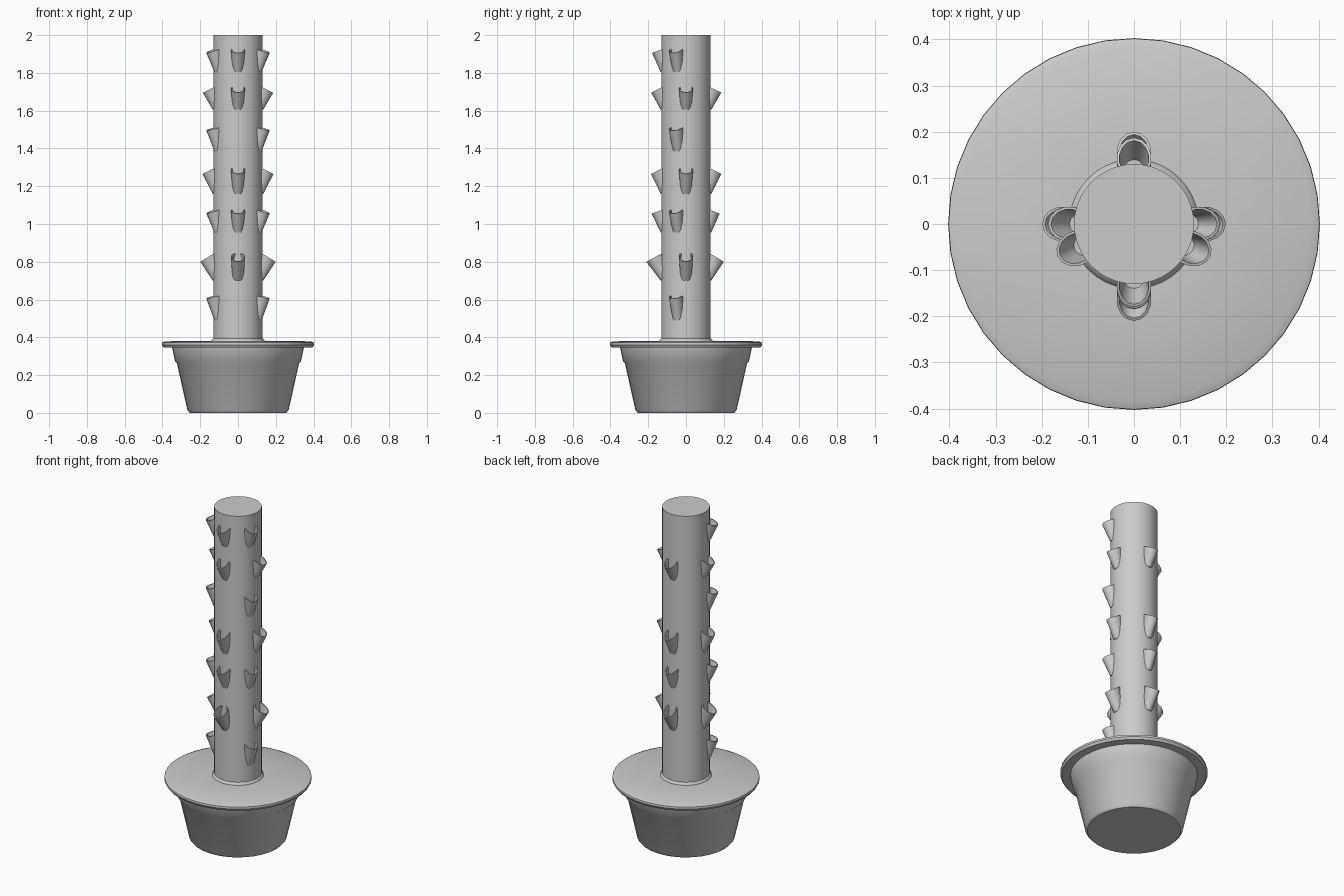
import bpy, bmesh
from math import sin, cos, pi, radians

if "Cube" in bpy.data.objects:
    bpy.data.objects.remove(bpy.data.objects["Cube"])


def finish(name, bm, angle=35):
    bmesh.ops.recalc_face_normals(bm, faces=bm.faces)
    me = bpy.data.meshes.new(name)
    bm.to_mesh(me)
    bm.free()
    ob = bpy.data.objects.new(name, me)
    bpy.context.collection.objects.link(ob)
    bpy.ops.object.select_all(action='DESELECT')
    ob.select_set(True)
    bpy.context.view_layer.objects.active = ob
    bpy.ops.object.shade_smooth_by_angle(angle=radians(angle))
    return ob


def skin(bm, loops):
    """Bridge closed loops of points and cap both ends."""
    rings = [[bm.verts.new(p) for p in loop] for loop in loops]
    n = len(rings[0])
    for a, b in zip(rings, rings[1:]):
        for i in range(n):
            j = (i + 1) % n
            bm.faces.new((a[i], a[j], b[j], b[i]))
    bm.faces.new(rings[0][::-1])
    bm.faces.new(rings[-1])


def lathe(name, profile, n=40):
    bm = bmesh.new()
    skin(bm, [[(r * cos(2 * pi * i / n), r * sin(2 * pi * i / n), z)
               for i in range(n)] for r, z in profile])
    return finish(name, bm)


# Tapered reservoir with a small step below its rim
lathe("reservoir", [(0.255, 0), (0.268, 0.015), (0.323, 0.262),
                    (0.333, 0.272), (0.35, 0.35)])
# Wide thin lid
lathe("lid", [(0.34, 0.345), (0.395, 0.347), (0.403, 0.36),
              (0.402, 0.372), (0.385, 0.379), (0.15, 0.381)])
# Planting column with a flared foot
lathe("column", [(0.142, 0.375), (0.138, 0.388), (0.13, 0.395), (0.13, 2.0)])


def pocket(name, angle, tip, z_low, z_tip, z_wall):
    """Open cup leaning out of the column, hollow, with a slanted rim."""
    n = 14
    wall = 0.126

    def ring(center, ru, rv, z_of):
        pts = []
        for i in range(n):
            t = 2 * pi * i / n
            u, v = center + ru * cos(t), rv * sin(t)
            pts.append((u * cos(angle) - v * sin(angle),
                        u * sin(angle) + v * cos(angle), z_of(u)))
        return pts

    def rim(u):
        f = (u - wall) / (tip - wall)
        return z_wall + (z_tip - z_wall) * max(0.0, min(1.0, f))

    mid = tip - 0.045
    bm = bmesh.new()
    skin(bm, [ring(0.103, 0.031, 0.028, lambda u: z_low),
              ring(mid, 0.045, 0.038, rim),
              ring(mid, 0.039, 0.032, rim),
              ring(0.112, 0.028, 0.024, lambda u: z_low + 0.035)])
    finish(name, bm, 40)


# Rows alternate between square-on side pockets and ones turned to the front
# (z_low, z_tip, z_wall, side tip, side angle, front tip, back tip)
rows = [
    (0.49, 0.605, 0.62, 0.18, -23, None, None),
    (0.70, 0.80, 0.845, 0.199, 0, 0.21, 0.20),
    (0.955, 1.055, 1.075, 0.18, -23, 0.182, 0.178),
    (1.16, 1.265, 1.295, 0.188, 0, 0.185, 0.187),
    (1.385, 1.495, 1.51, 0.18, -23, None, None),
    (1.605, 1.695, 1.725, 0.186, 0, 0.184, 0.187),
    (1.805, 1.905, 1.925, 0.18, -23, 0.18, None),
]
for k, (lo, zt, zw, side, ang, front, back) in enumerate(rows, 1):
    a = radians(ang)
    for label, direction, tip in (("right", a, side), ("left", pi - a, side),
                                  ("front", -pi / 2, front), ("back", pi / 2, back)):
        if tip:
            pocket(f"pocket_{label}_{k}", direction, tip, lo, zt, zw)
